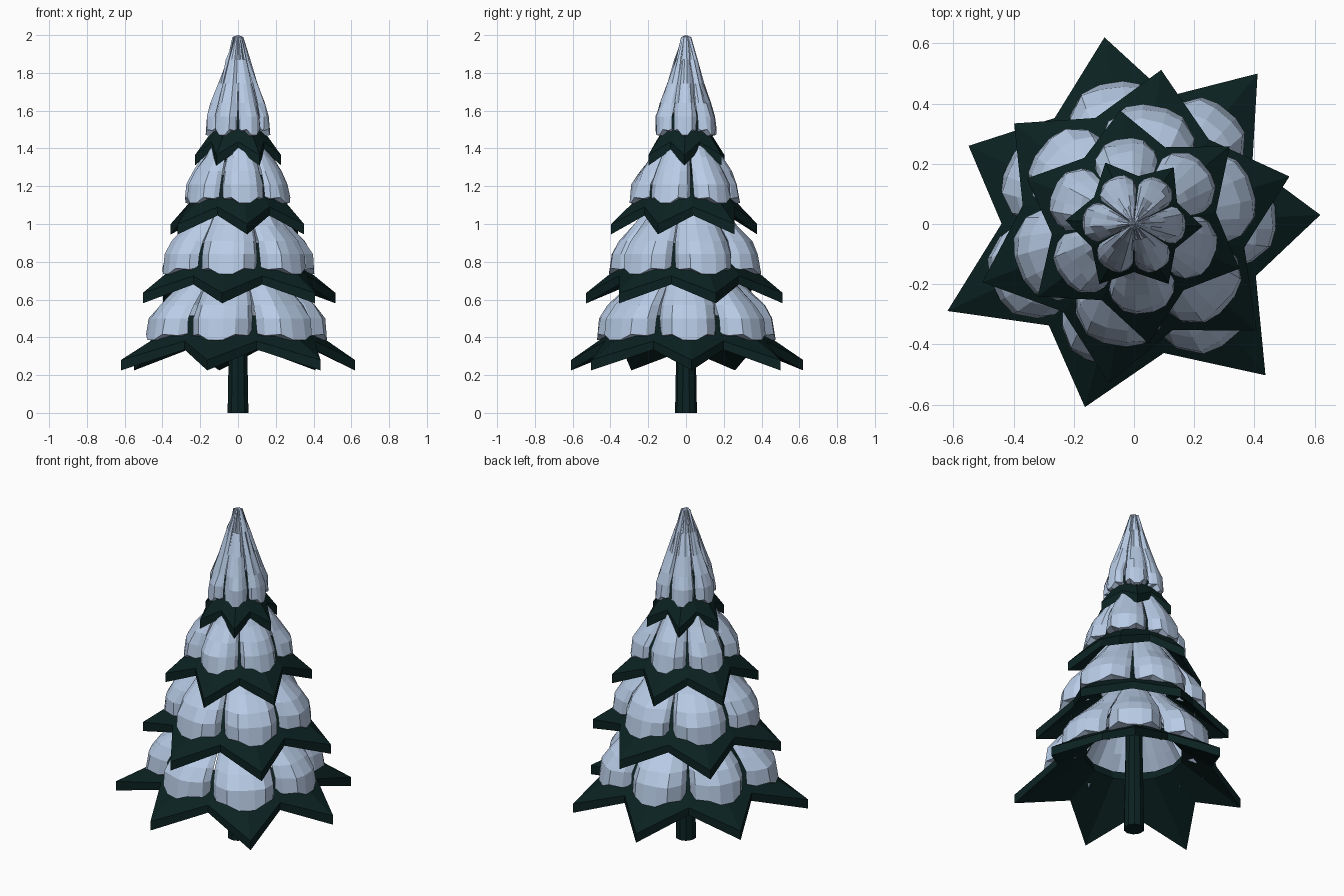
import bpy, bmesh, math, random

if "Cube" in bpy.data.objects:
    bpy.data.objects.remove(bpy.data.objects["Cube"])
random.seed(4)

def material(name, rgb):
    m = bpy.data.materials.new(name)
    m.diffuse_color = (*rgb, 1)
    m.use_nodes = True
    m.node_tree.nodes["Principled BSDF"].inputs["Base Color"].default_value = m.diffuse_color
    return m

GREEN = material("dark pine green", (0.0035, 0.0155, 0.0155))
SNOW = material("pale blue snow", (0.48, 0.60, 0.79))

def finish(name, bm, mat):
    bmesh.ops.recalc_face_normals(bm, faces=bm.faces)
    me = bpy.data.meshes.new(name)
    bm.to_mesh(me)
    bm.free()
    me.materials.append(mat)
    ob = bpy.data.objects.new(name, me)
    bpy.context.collection.objects.link(ob)

def polar(bm, r, deg, z):
    a = math.radians(deg)
    return bm.verts.new((r * math.cos(a), r * math.sin(a), z))

def bridge(bm, a, b, closed):
    n = len(a)
    for i in range(n if closed else n - 1):
        j = (i + 1) % n
        bm.faces.new((a[i], a[j], b[j], b[i]))

def spans(tips):
    """Angle of each tip with the half-way angles to both neighbours."""
    n = len(tips)
    out = []
    for i, (a, r) in enumerate(tips):
        prev = (a - tips[i - 1][0]) % 360
        nxt = (tips[(i + 1) % n][0] - a) % 360
        out.append((a, r, prev / 2, nxt / 2))
    return out

# Star-shaped branch skirt: a thick shell with drooping points
def branches(name, tips, tip_z, valley, inner):
    bm = bmesh.new()
    rings = [[], [], [], []]
    for a, r, _, half in spans(tips):
        for ang, rad, z, th in ((a, r, tip_z, 0.055), (a + half, *valley, 0.045)):
            rings[0].append(polar(bm, rad, ang, z))
            rings[1].append(polar(bm, rad, ang, z + th))
            rings[2].append(polar(bm, inner[0], ang, inner[1]))
            rings[3].append(polar(bm, inner[0] - 0.01, ang, inner[1] - 0.05))
    for k in range(4):
        bridge(bm, rings[k], rings[(k + 1) % 4], True)
    finish(name, bm, GREEN)

# Snow lobes: one rounded drape over every branch point
U = (-1, -0.84, -0.5, -0.2, 0.2, 0.5, 0.84, 1)
def snow(name, tips, profile):
    bm = bmesh.new()
    last = len(profile) - 1
    mean = sum(r for _, r in tips) / len(tips)
    for a, tip_r, lo, hi in spans(tips):
        rows = []
        for k, (r, z) in enumerate(profile):
            t = k / last
            fit = 1 + (tip_r / mean - 1) * t           # longer points carry longer lobes
            width = 1 - 0.1 * t * t
            row = []
            for i, u in enumerate(U):
                ang = a + width * u * (lo if u < 0 else hi)
                drop = (0.12 + 0.12 * t) * abs(u) ** 3.2
                dz = 0.0
                if k >= last - 1:                      # scalloped lower hem
                    dz = 0.035 * u * u + (0.022 if i in (2, 5) else 0)
                jig = random.uniform(-0.008, 0.008) if 0 < k < last - 1 else 0
                row.append(polar(bm, r * fit * (1 - drop) + jig, ang, z + dz))
            rows.append(row)
        for p, q in zip(rows, rows[1:]):
            bridge(bm, p, q, False)
    finish(name, bm, SNOW)

# Tiers from bottom to top
TIERS = [
    ("bottom",
     [(2.8, .62), (50.6, .647), (99, .628), (154.7, .608), (205, .684), (255, .63), (311, .666)],
     .225, (.44, .335), (.28, .515),
     [(.17, .82), (.25, .735), (.33, .655), (.42, .57), (.47, .5), (.485, .385), (.41, .375)]),
    ("lower middle",
     [(17, .54), (80, .52), (140, .52), (201, .54), (261, .535), (319, .54)],
     .58, (.375, .68), (.2, .9),
     [(.12, 1.2), (.20, 1.09), (.28, .99), (.355, .91), (.395, .84), (.408, .735), (.34, .725)]),
    ("upper middle",
     [(39, .41), (97, .38), (157, .387), (217, .40), (277, .40), (337, .38)],
     .945, (.275, 1.045), (.13, 1.26),
     [(.08, 1.56), (.13, 1.46), (.19, 1.355), (.24, 1.28), (.28, 1.21), (.295, 1.11), (.24, 1.1)]),
    ("top",
     [(-2, .228), (55, .23), (115, .225), (177, .228), (240, .23), (300, .23)],
     1.31, (.16, 1.39), (.06, 1.6),
     [(.001, 2.0), (.022, 1.99), (.06, 1.87), (.1, 1.745), (.14, 1.64), (.165, 1.57), (.172, 1.47), (.13, 1.46)]),
]
for name, tips, tip_z, valley, inner, profile in TIERS:
    branches(name + " branches", tips, tip_z, valley, inner)
    snow(name + " snow", tips, profile)

# Trunk
bm = bmesh.new()
bmesh.ops.create_cone(bm, cap_ends=True, segments=10, radius1=0.058, radius2=0.03, depth=1.5)
bmesh.ops.translate(bm, verts=bm.verts, vec=(0, 0, 0.75))
finish("trunk", bm, GREEN)
